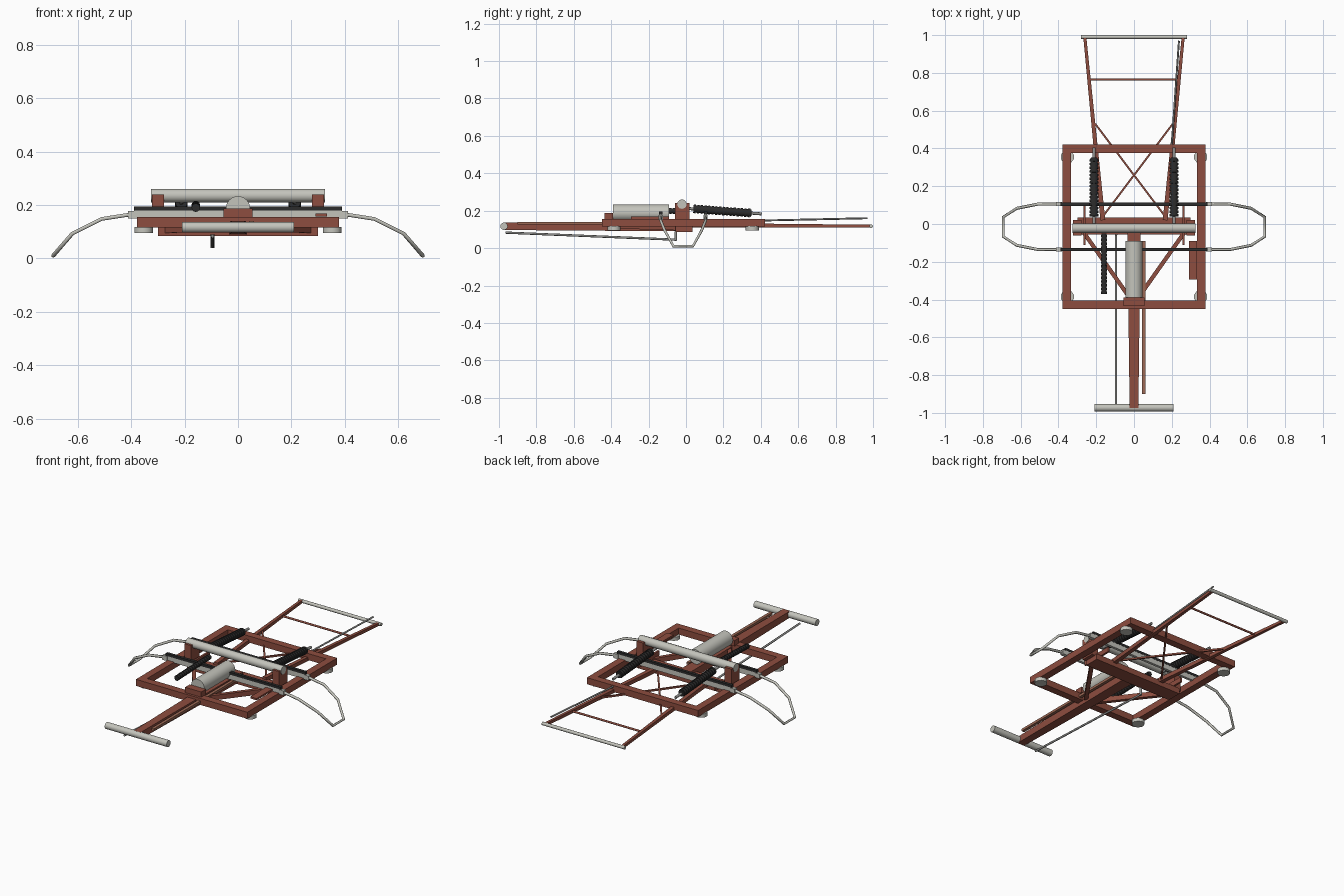
import bpy, math
from mathutils import Vector

if "Cube" in bpy.data.objects:
    bpy.data.objects.remove(bpy.data.objects["Cube"])


def material(name, color):
    m = bpy.data.materials.new(name)
    m.diffuse_color = (*color, 1)
    m.use_nodes = True
    m.node_tree.nodes["Principled BSDF"].inputs["Base Color"].default_value = m.diffuse_color
    return m


RED = material("red_paint", (0.27, 0.075, 0.05))
DARK = material("black_rubber", (0.025, 0.025, 0.025))
GREY = material("bare_metal", (0.55, 0.55, 0.50))
STEEL = material("steel", (0.28, 0.28, 0.27))
BROWN = material("copper_brown", (0.33, 0.14, 0.09))


def mesh_object(name, verts, faces, mat):
    me = bpy.data.meshes.new(name)
    me.from_pydata(verts, [], faces)
    me.materials.append(mat)
    ob = bpy.data.objects.new(name, me)
    bpy.context.collection.objects.link(ob)
    return ob


def box(name, x, y, z, mat):
    """Box from (min, max) pairs."""
    v = [(a, b, c) for c in z for a, b in ((x[0], y[0]), (x[1], y[0]), (x[1], y[1]), (x[0], y[1]))]
    f = [(3, 2, 1, 0), (4, 5, 6, 7)] + [(i, (i + 1) % 4, (i + 1) % 4 + 4, i + 4) for i in range(4)]
    return mesh_object(name, v, f, mat)


def beam(name, a, b, w, h, mat, w2=None, h2=None):
    """Rectangular bar from a to b, optionally tapered."""
    a, b = Vector(a), Vector(b)
    d = (b - a).normalized()
    side = d.cross(Vector((0, 0, 1))).normalized()
    up = side.cross(d)
    v = []
    for p, ww, hh in ((a, w, h), (b, w2 or w, h2 or h)):
        for s, t in ((-1, -1), (1, -1), (1, 1), (-1, 1)):
            v.append(p + side * s * ww / 2 + up * t * hh / 2)
    f = [(3, 2, 1, 0), (4, 5, 6, 7)] + [(i, (i + 1) % 4, (i + 1) % 4 + 4, i + 4) for i in range(4)]
    return mesh_object(name, v, f, mat)


def rod(name, a, b, r, mat, n=12):
    a, b = Vector(a), Vector(b)
    bpy.ops.mesh.primitive_cylinder_add(vertices=n, radius=r, depth=(b - a).length, location=(a + b) / 2)
    ob = bpy.context.object
    ob.name = name
    ob.rotation_euler = (b - a).to_track_quat('Z', 'Y').to_euler()
    ob.data.materials.append(mat)
    if n > 8:
        bpy.ops.object.shade_smooth_by_angle(angle=math.radians(40))
    return ob


def tube_path(name, pts, r, mat):
    cu = bpy.data.curves.new(name, 'CURVE')
    cu.dimensions = '3D'
    cu.bevel_depth, cu.bevel_resolution, cu.use_fill_caps = r, 1, True
    sp = cu.splines.new('POLY')
    sp.points.add(len(pts) - 1)
    for p, c in zip(sp.points, pts):
        p.co = (*c, 1)
    cu.materials.append(mat)
    ob = bpy.data.objects.new(name, cu)
    bpy.context.collection.objects.link(ob)


# Base frame
for s in (-1, 1):
    box("frame_side", sorted((s * 0.333, s * 0.378)), (-0.405, 0.377), (0.115, 0.155), RED)
box("frame_front", (-0.378, 0.378), (-0.45, -0.405), (0.115, 0.155), RED)
box("frame_rear", (-0.378, 0.378), (0.377, 0.422), (0.115, 0.155), RED)

# Feet under the frame corners
for x in (-0.353, 0.353):
    for y in (-0.385, 0.355):
        rod("foot_insulator", (x, y, 0.095), (x, y, 0.117), 0.036, GREY, 10)

# Main shaft with its supports and the lower crossbeam
rod("main_shaft", (-0.325, -0.022, 0.235), (0.325, -0.022, 0.235), 0.025, GREY, 20)
box("lower_crossbeam", (-0.3, 0.3), (-0.055, 0.035), (0.085, 0.12), RED)
for s in (-1, 1):
    box("shaft_support", sorted((s * 0.277, s * 0.322)), (-0.06, 0.02), (0.115, 0.24), RED)
    box("head_rest", sorted((s * 0.256, s * 0.268)), (-0.11, 0.095), (0.12, 0.15), RED)
    # Diagonal base braces
    beam("base_brace", (s * 0.27, -0.04, 0.11), (s * 0.03, -0.38, 0.12), 0.022, 0.03, RED)

# Lower arm with knuckle
beam("lower_arm", (0, 0, 0.115), (0, -0.67, 0.117), 0.07, 0.05, RED, 0.054, 0.045)
beam("lower_arm_end", (0, -0.67, 0.117), (0, -0.975, 0.117), 0.054, 0.045, RED, 0.046, 0.04)
rod("knuckle_tube", (-0.21, -0.973, 0.117), (0.21, -0.973, 0.117), 0.02, GREY, 16)
rod("coupling_rod", (-0.095, -0.965, 0.083), (-0.095, -0.05, 0.045), 0.006, STEEL)
rod("coupling_rod_pivot", (-0.095, -0.055, 0.04), (-0.095, -0.055, 0.09), 0.007, STEEL)
box("cable_strip", (0.042, 0.06), (-0.9, -0.09), (0.125, 0.14), BROWN)

# Upper arm
for s in (-1, 1):
    beam("upper_arm", (s * 0.165, 0.02, 0.122), (s * 0.26, 0.985, 0.117), 0.026, 0.026, RED, 0.016, 0.016)
    beam("cross_brace", (s * 0.165, 0.04, 0.122), (-s * 0.205, 0.53, 0.12), 0.01, 0.01, RED)
rod("upper_arm_tie", (-0.235, 0.765, 0.118), (0.235, 0.765, 0.118), 0.006, RED)
rod("head_tube", (-0.28, 0.99, 0.117), (0.28, 0.99, 0.117), 0.01, GREY)
rod("guide_rod", (0.197, 0.38, 0.147), (0.238, 0.97, 0.16), 0.005, STEEL)

# Central cylinder and mounting block
rod("drive_cylinder", (0, -0.39, 0.188), (0, -0.09, 0.188), 0.045, GREY, 24)
box("drive_mount", (-0.055, 0.055), (-0.435, -0.39), (0.152, 0.187), RED)
box("side_plate", (0.29, 0.333), (-0.295, -0.09), (0.157, 0.168), RED)

# Ribbed springs
def spring(name, a, b, r, coils):
    a, b = Vector(a), Vector(b)
    rod(name + "_core", a, b, r * 0.85, DARK)
    for i in range(coils):
        rod(name + "_coil", a.lerp(b, i / coils), a.lerp(b, (i + 0.6) / coils), r, DARK)


for s in (-1, 1):
    spring("rear_spring", (s * 0.212, 0.04, 0.21), (s * 0.212, 0.35, 0.187), 0.023, 16)
    rod("rear_spring_rod", (s * 0.212, -0.02, 0.214), (s * 0.212, 0.405, 0.183), 0.008, STEEL)
spring("front_damper", (-0.158, -0.37, 0.19), (-0.158, -0.05, 0.2), 0.016, 16)

# Contact strips with carriers
for y in (-0.135, 0.105):
    box("strip_carrier", (-0.39, 0.39), (y - 0.008, y + 0.008), (0.15, 0.18), GREY)
    box("contact_strip", (-0.39, 0.39), (y - 0.009, y + 0.009), (0.18, 0.195), DARK)
    for s in (-1, 1):
        box("horn_socket", sorted((s * 0.38, s * 0.412)), (y - 0.011, y + 0.011), (0.15, 0.178), GREY)

# Curved end horns
for s in (-1, 1):
    half = [(0.4, 0.12, 0.165), (0.51, 0.12, 0.148), (0.62, 0.098, 0.093), (0.692, 0.052, 0.01)]
    loop = half + [(x, -y, z) for x, y, z in reversed(half)]
    tube_path("end_horn", [(s * x, y - 0.015, z) for x, y, z in loop], 0.008, GREY)
